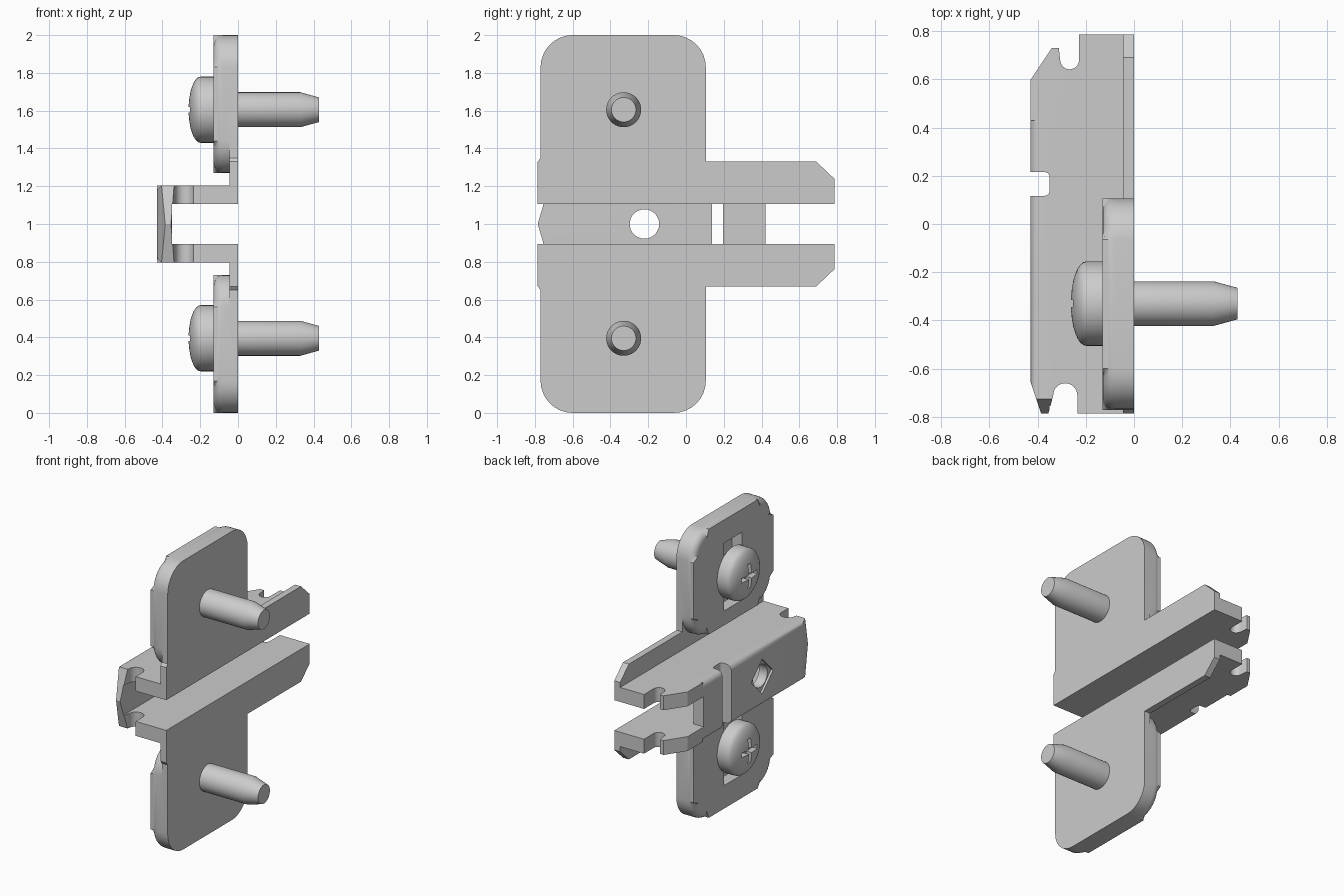
import bpy, bmesh
from math import sin, cos, pi, radians

if "Cube" in bpy.data.objects:
    bpy.data.objects.remove(bpy.data.objects["Cube"])

# All parts are drawn relative to the symmetry plane, which sits at z = 1.


def make(name, bm):
    bmesh.ops.recalc_face_normals(bm, faces=bm.faces)
    me = bpy.data.meshes.new(name)
    bm.to_mesh(me)
    bm.free()
    ob = bpy.data.objects.new(name, me)
    ob.location.z = 1
    bpy.context.collection.objects.link(ob)
    return ob


def prism(name, pts, axis, a, b, bevel=0):
    """Extrude a 2D outline along an axis; bevel rounds the rim at a."""
    put = {'x': lambda p, t: (t, p[0], p[1]),
           'y': lambda p, t: (p[0], t, p[1]),
           'z': lambda p, t: (p[0], p[1], t)}[axis]
    bm = bmesh.new()
    lo = [bm.verts.new(put(p, a)) for p in pts]
    hi = [bm.verts.new(put(p, b)) for p in pts]
    rim = bm.faces.new(lo)
    bm.faces.new(hi[::-1])
    for i in range(len(pts)):
        j = (i + 1) % len(pts)
        bm.faces.new((lo[i], lo[j], hi[j], hi[i]))
    if bevel:
        bmesh.ops.bevel(bm, geom=list(rim.edges), offset=bevel, segments=5,
                        profile=0.5, affect='EDGES')
    return make(name, bm)


def box(x0, x1, y0, y1, z0, z1):
    return prism("cutter", [(x0, y0), (x1, y0), (x1, y1), (x0, y1)], 'z', z0, z1)


def arc(cx, cy, r, a0, a1, n=8):
    return [(cx + r * cos(radians(a0 + (a1 - a0) * i / n)),
             cy + r * sin(radians(a0 + (a1 - a0) * i / n))) for i in range(n + 1)]


def apply(ob, mod):
    bpy.context.view_layer.update()
    with bpy.context.temp_override(object=ob, active_object=ob, selected_objects=[ob]):
        bpy.ops.object.modifier_apply(modifier=mod.name)


def combine(ob, other, op='DIFFERENCE'):
    m = ob.modifiers.new("bool", 'BOOLEAN')
    m.operation, m.solver, m.object = op, 'EXACT', other
    apply(ob, m)
    bpy.data.objects.remove(other)


def mirror(ob):
    m = ob.modifiers.new("mirror", 'MIRROR')
    m.use_axis = (False, False, True)
    m.use_mirror_merge = False
    apply(ob, m)


# Channel: side profile with hooks, notches and slot
side = [(0, -0.785), (-0.235, -0.785)]
side += arc(-0.285, -0.71, 0.05, 0, 180, 12)
side += [(-0.345, -0.75), (-0.355, -0.785), (-0.385, -0.785), (-0.43, -0.65), (-0.43, 0.117)]
side += arc(-0.37, 0.137, 0.02, -90, 0, 5) + arc(-0.37, 0.195, 0.02, 0, 90, 5)
side += [(-0.43, 0.215), (-0.43, 0.595), (-0.34, 0.73), (-0.312, 0.73)]
side += arc(-0.267, 0.68, 0.039, 180, 360, 12)
side += [(-0.228, 0.785), (0, 0.785)]
plate = prism("mounting_plate", side, 'z', -0.205, 0.205)
combine(plate, box(-0.35, 0.1, -0.9, 0.9, -0.105, 0.105))
combine(plate, box(-0.5, -0.3, 0.42, 0.9, -0.105, 0.105))

for s in (1, -1):
    # Rounded bend between web and wall
    bend = [(-0.39, 0.25 * s), (-0.46, 0.25 * s), (-0.46, 0.165 * s)]
    bend += [(x, z * s) for x, z in arc(-0.39, 0.165, 0.04, 180, 90, 6)]
    combine(plate, prism("cutter", bend, 'y', -0.9, 0.43))
    # Pointed front lip
    lip = [(-0.785, 0), (-0.697, 0.3 * s), (-0.9, 0.3 * s), (-0.9, 0)]
    combine(plate, prism("cutter", lip, 'x', -0.5, -0.29))

# Web hole with its shallow diamond recess
hole = arc(-0.22, 0, 0.078, 0, 360, 32)[:-1]
combine(plate, prism("cutter", hole, 'x', -0.5, -0.3))
diamond = [(-0.34, 0), (-0.22, -0.12), (-0.10, 0), (-0.22, 0.12)]
combine(plate, prism("cutter", diamond, 'x', -0.5, -0.415))

# Wing: thick rounded pad with screw recess, plus thin flange with arm
r = 0.17
pad = (arc(0.105 - r, 1 - r, r, 0, 90) + arc(-0.77 + r, 1 - r, r, 90, 180)
       + arc(-0.77 + r, 0.27 + r, r, 180, 270) + arc(0.105 - r, 0.27 + r, r, 270, 360))
wing = prism("wing", pad, 'x', -0.13, 0, bevel=0.05)
flange = [(-0.785, 0.15), (0.785, 0.15), (0.785, 0.24), (0.69, 0.33), (0.105, 0.33),
          (0.105, 0.5), (-0.77, 0.5), (-0.77, 0.35), (-0.785, 0.33)]
combine(wing, prism("flange", flange, 'x', -0.045, 0), 'UNION')
combine(wing, box(-0.3, -0.05, -0.43, -0.23, 0.37, 0.84))
mirror(wing)
combine(plate, wing, 'UNION')

# Screws: revolved profile with domed head and tapered tip
dome = [(-0.262 + 0.064 * (1 - cos(pi / 2 * t / 8)) ** 1.0, 0.175 * sin(pi / 2 * t / 8))
        for t in range(1, 9)]
outline = dome + [(-0.13, 0.175), (-0.13, 0.0925), (0.33, 0.0925), (0.43, 0.065)]
N, cy, cz = 40, -0.33, 0.605
bm = bmesh.new()
rings = [[bm.verts.new((x, cy + q * cos(2 * pi * k / N), cz + q * sin(2 * pi * k / N)))
          for k in range(N)] for x, q in outline]
for a, b in zip(rings, rings[1:]):
    for k in range(N):
        j = (k + 1) % N
        bm.faces.new((a[k], a[j], b[j], b[k]))
bm.faces.new(rings[0])
bm.faces.new(rings[-1])
screws = make("screws", bm)

# Cross recess in the screw head
u, v = 0.085, 0.015
cross = [(u, -v), (u, v), (v, v), (v, u), (-v, u), (-v, v),
         (-u, v), (-u, -v), (-v, -v), (-v, -u), (v, -u), (v, -v)]
combine(screws, prism("cutter", [(cy + a, cz + b) for a, b in cross], 'x', -0.3, -0.22))
mirror(screws)

# Smooth the curved faces, keep edges sharp
for ob in (plate, screws):
    bpy.ops.object.select_all(action='DESELECT')
    ob.select_set(True)
    bpy.context.view_layer.objects.active = ob
    bpy.ops.object.shade_smooth_by_angle(angle=radians(30))
